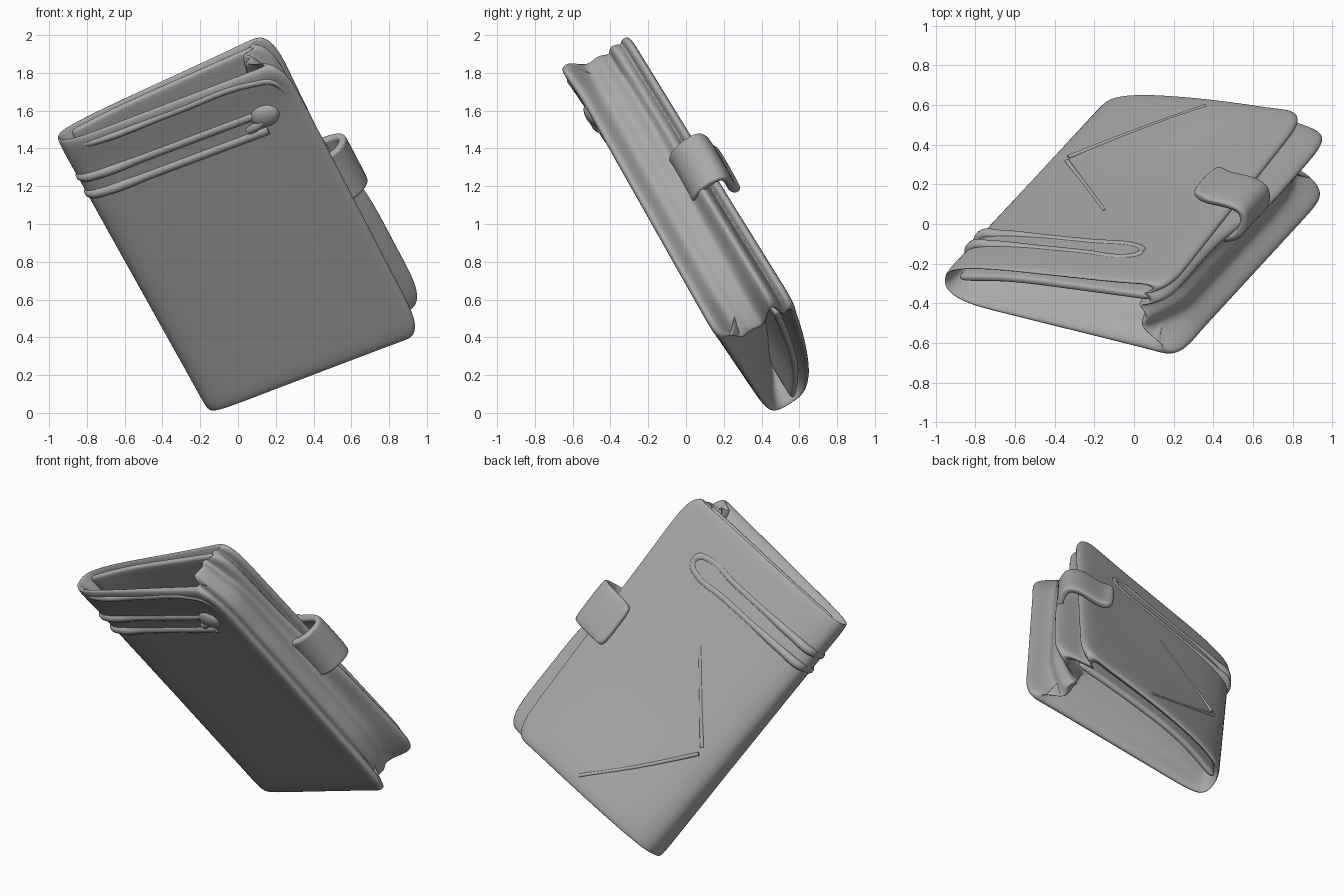
import bpy, bmesh, math
from mathutils import Vector, Matrix

if "Cube" in bpy.data.objects:
    bpy.data.objects.remove(bpy.data.objects["Cube"])

# Local frame: u across the wallet, v along its height, w from front to back
U = Vector((.911, -.232, .342)).normalized()
V = Vector((-.411, -.448, .794))
V = (V - U * V.dot(U)).normalized()
W = V.cross(U)
O = Vector((-.17, .44, 0.0))
FRAME = Matrix.Translation(O) @ Matrix((U, V, W)).transposed().to_4x4()
H = 1.79

LEATHER = bpy.data.materials.new("grey_leather")
LEATHER.diffuse_color = (.40, .40, .40, 1)
LEATHER.use_nodes = True
LEATHER.node_tree.nodes["Principled BSDF"].inputs["Base Color"].default_value = LEATHER.diffuse_color


def lerp(a, b, t):
    return a + (b - a) * max(0, min(1, t))


def back(u, v):
    """Height of the back cover: a wedge opening away from the spine, bulging low down."""
    t = v / H
    bulge = .03 * math.sin(math.pi * max(0, min(1, u / 1.12))) * lerp(1, 0, (v - .1) / .6)
    return lerp(lerp(.26, .195, t), lerp(.44, .38, t), u / 1.12) + bulge


def front(v):
    """Front cover, flaring out a little at the top rim."""
    return -.008 - lerp(0, .022, (v - 1.6) / .19)


def place(name, data):
    data.materials.append(LEATHER)
    ob = bpy.data.objects.new(name, data)
    bpy.context.collection.objects.link(ob)
    ob.matrix_world = FRAME
    return ob


def finish(name, bm, thick=0):
    bmesh.ops.recalc_face_normals(bm, faces=bm.faces)
    me = bpy.data.meshes.new(name)
    bm.to_mesh(me)
    bm.free()
    me.shade_smooth()
    ob = place(name, me)
    if thick:
        s = ob.modifiers.new("thickness", 'SOLIDIFY')
        s.thickness, s.offset = thick, 0
    s = ob.modifiers.new("smooth", 'SUBSURF')
    s.levels = s.render_levels = 2


def loft(rows, closed):
    bm = bmesh.new()
    vs = [[bm.verts.new(p) for p in r] for r in rows]
    n = len(rows[0])
    for a, b in zip(vs, vs[1:]):
        for i in range(n if closed else n - 1):
            j = (i + 1) % n
            bm.faces.new((a[i], a[j], b[j], b[i]))
    return bm, vs


def section(v, corner, pull, fw=0.0, fu=0.0, depth=0.0):
    """Cross-section: front cover, gusset folds, inner leaf, back cover, spine."""
    t = v / H
    ub = lerp(1.125, 1.185, t) - corner
    um = lerp(1.27, 1.18, (v - .75) / .35) - corner
    uf = 1.265 - corner
    wb = back(1.12, v)
    s = back(0, v)
    f = front(v)
    pts = [(x, f) for x in (.06, .3, .6, .9, uf - .1)]
    pts += [(uf - .02, f - .004), (uf, f + .02), (uf - .03, f + .055),
            (1.15 - pull, .10), (1.19 - pull * .7, .17), (1.14 - pull, .235),
            (um - .04, wb - .135), (um, wb - .105), (um - .03, wb - .072),
            (ub - .06, wb - .06), (ub - .01, wb - .045), (ub, wb - .015), (ub - .04, wb + .004)]
    pts += [(x, back(x, v)) for x in (.95, .7, .45, .22)]
    e = lerp(0, -.045, t)
    pts += [(.08, s + .003), (e, s * .78), (e - .012, s * .45), (e, s * .12)]
    res = []
    for u, w in pts:
        m = back(u, v) / 2
        # the sunken ends are shallow by the front and deep by the back cover
        d = depth * lerp(.35, 1.0, w / (2 * m))
        res.append((.62 + (u - .62) * (1 - fu), v + d, m + (w - m) * (1 - fw)))
    return res


# Wallet body, with sunken ends between the covers
E = .034
ends = [(-E, .10, .14, .66, .11, .34), (-E, .10, .14, .50, .07, .29),
        (-E, .10, .14, .34, .04, .10), (-E, .08, .13, .09, .01, 0),
        (.015, .025, .10, 0, 0, 0), (.12, 0, .05, 0, 0, 0)]
top = [(H - r[0], *r[1:5], -r[5]) for r in reversed(ends)]
mid = [(v, 0, 0) for v in (.3, .5, .7, .85, 1.0, 1.2, 1.4, 1.55)]
bm, rings = loft([section(*r) for r in ends + mid + top], True)
for r in (rings[0], rings[-1]):
    bmesh.ops.triangulate(bm, faces=[bm.faces.new(r)])
finish("wallet_body", bm)

# Inner leaf lying close to the back cover, seen inside both open ends
rows = [[(u, v, back(u, v) * lerp(.55, .76, u / .3)) for u in (.02, .1, .3, .6, .9, 1.02, 1.08)]
        for v in (-.012, .02, .3, .9, 1.5, H - .02, H + .012)]
bm, _ = loft(rows, False)
finish("inner_leaf", bm, .04)

# Closing strap wrapping onto the back, with a lifted tip
path = [(1.11, .25), (1.20, .27), (1.245, .33), (1.255, .40), (1.235, .445),
        (1.17, .46), (1.08, .455), (1.01, .455), (.96, .482)]
rows = []
for v in (.75, .77, .90, 1.03, 1.05):
    edge = abs(v - .90) > .14
    rows.append([(u + (.03 if edge and i > 6 else 0), v, w - (.012 if edge else 0))
                 for i, (u, w) in enumerate(path)])
bm, _ = loft(rows, False)
finish("closing_strap", bm, .045)


def tube(name, pts, r):
    """Soft raised seam through local points."""
    cu = bpy.data.curves.new(name, 'CURVE')
    cu.dimensions = '3D'
    cu.bevel_depth, cu.bevel_resolution, cu.resolution_u = r, 3, 6
    cu.use_fill_caps = True
    sp = cu.splines.new('BEZIER')
    sp.bezier_points.add(len(pts) - 1)
    for b, p in zip(sp.bezier_points, pts):
        b.co = p
        b.handle_left_type = b.handle_right_type = 'AUTO'
    place(name, cu)


# Pocket welt: two ridges running from the front around the spine to the back
for name, v in (("upper_welt", 1.56), ("lower_welt", 1.45)):
    s = back(0, v)
    d = .02
    face = [(u, v, .004) for u in (1.02, .7, .35, .07)]
    spine = [(-.016, v, .04), (-.022, v, s * .5), (-.01, v, s * .82)]
    rear = [(u, v, back(u, v) - d) for u in (.1, .35, .6, .85)]
    m = 1.505
    loop = [(.89, (v + m) / 2, back(.9, m) - d), (.9, m, back(.9, m) - d)]
    tube(name, face + spine + rear + loop, .027)

# Zip pull at the end of the front welt
bm = bmesh.new()
bmesh.ops.create_uvsphere(bm, u_segments=12, v_segments=8, radius=1,
                          matrix=Matrix.Translation((1.04, 1.54, -.005)) @ Matrix.Diagonal((.085, .07, .038, 1)))
finish("zip_pull", bm)
tube("zip_slider", [(1.02, 1.52, -.015), (.97, 1.50, -.015), (.92, 1.485, .005)], .024)

# Soft fold line just inside the front cover's top edge
tube("front_fold_line", [(.03, H - .03, .02), (.15, H - .035, -.012), (.6, H - .035, -.012),
                         (1.08, H - .045, -.012), (1.17, H - .08, -.01), (1.2, H - .2, .01)], .02)

# Faint folded-flap creases on the back
for name, pts in (("lower_crease", ((.60, .07), (.35, .35), (.11, .65))),
                  ("upper_crease", ((.12, .69), (.33, .92), (.53, 1.14)))):
    tube(name, [(u, v, back(u, v) - .008) for u, v in pts], .012)
